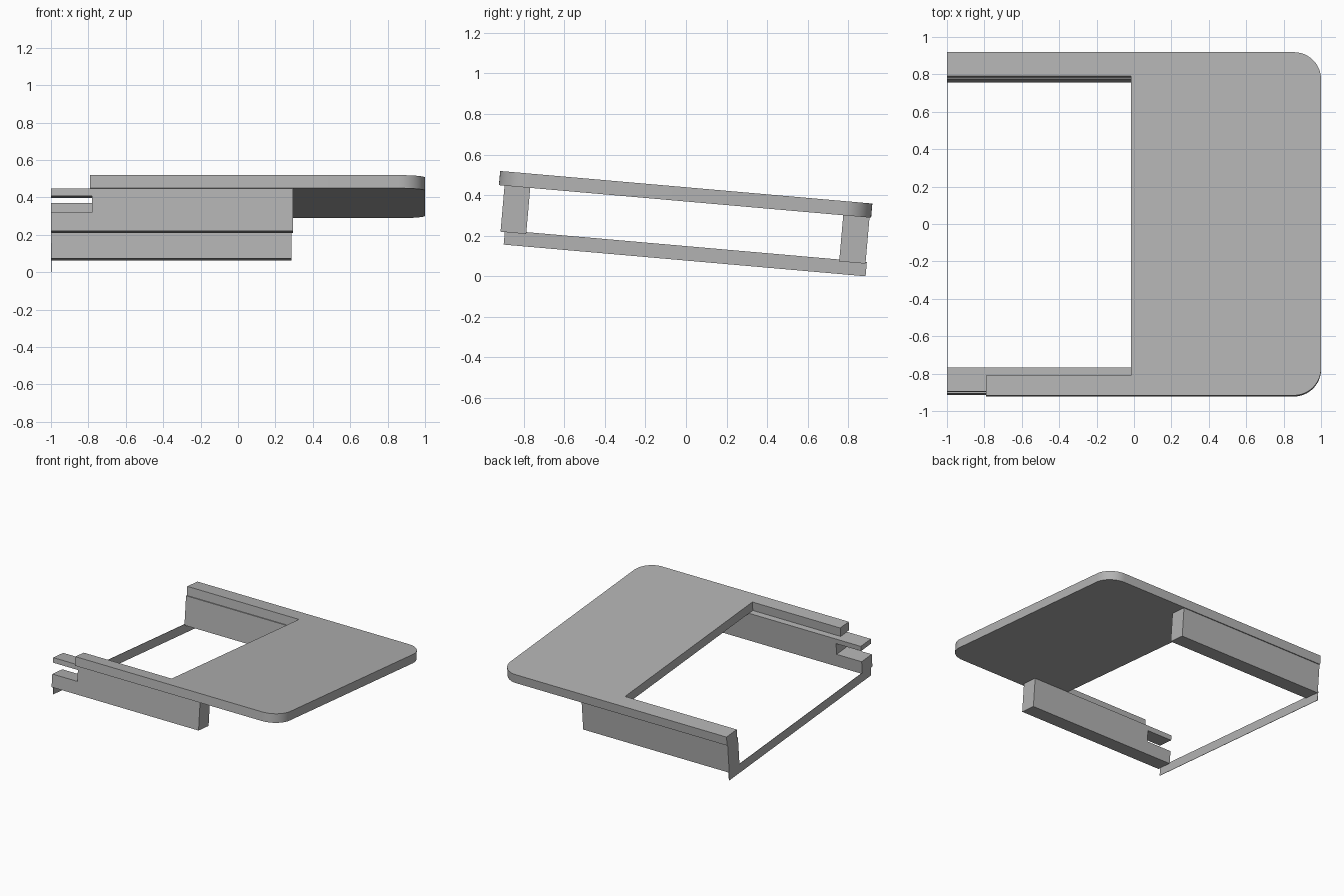
import bpy, bmesh
from math import radians, sin, cos
from mathutils import Vector

cube = bpy.data.objects.get("Cube")
if cube:
    bpy.data.objects.remove(cube, do_unlink=True)

grey = bpy.data.materials.new("plain grey")
grey.use_nodes = True
shade = (0.45, 0.45, 0.45, 1)
grey.diffuse_color = shade
grey.node_tree.nodes["Principled BSDF"].inputs["Base Color"].default_value = shade

TILT = radians(-5)               # whole model slopes down to the back
TOP, UNDER, FOOT = 0.437, 0.367, 0.139


def prism(name, points, offset):
    """Extrude a flat outline along an offset, then tilt the part."""
    bm = bmesh.new()
    face = bm.faces.new([bm.verts.new(p) for p in points])
    result = bmesh.ops.extrude_face_region(bm, geom=[face])
    moved = [g for g in result["geom"] if isinstance(g, bmesh.types.BMVert)]
    bmesh.ops.translate(bm, verts=moved, vec=Vector(offset))
    bmesh.ops.recalc_face_normals(bm, faces=bm.faces)
    mesh = bpy.data.meshes.new(name)
    bm.to_mesh(mesh)
    bm.free()
    mesh.materials.append(grey)
    obj = bpy.data.objects.new(name, mesh)
    bpy.context.collection.objects.link(obj)
    obj.rotation_euler.x = TILT
    bpy.context.view_layer.objects.active = obj
    obj.select_set(True)
    bpy.ops.object.shade_smooth_by_angle(angle=radians(30))
    obj.select_set(False)
    return obj


def corner(x, y, radius, start, steps=12):
    """Quarter-circle points for a rounded corner."""
    angles = [radians(start + 90 * i / steps) for i in range(steps + 1)]
    return [(x + radius * cos(a), y + radius * sin(a)) for a in angles]


# Top plate: U-shaped, rounded on the left side, with a shorter front arm
front, back, r = -0.958, 0.884, 0.145
outline = [(-0.79, front)]
outline += corner(1 - r, front + r, r, -90)
outline += corner(1 - r, back - r, r, 0)
outline += [(-1, back), (-1, 0.755), (-0.017, 0.755), (-0.017, -0.851), (-0.79, -0.851)]
prism("top_plate", [(x, y, UNDER) for x, y in outline], (0, 0, TOP - UNDER))

# Front rail, with a slot cut in from its open end
slot = [(-1, FOOT), (0.293, FOOT), (0.293, UNDER), (-1, UNDER),
        (-1, 0.328), (-0.78, 0.328), (-0.78, 0.24), (-1, 0.24)]
prism("front_rail", [(x, -0.93, z) for x, z in slot], (0, 0.127, 0))

# Back rail
rail = [(-1, FOOT), (0.285, FOOT), (0.285, UNDER), (-1, UNDER)]
prism("back_rail", [(x, 0.746, z) for x, z in rail], (0, 0.13, 0))

# Thin strip joining the rails across the open side
strip = [(-0.909, 0.077), (0.882, 0.077), (0.882, 0.148), (-0.909, 0.148)]
prism("side_strip", [(-1, y, z) for y, z in strip], (0.003, 0, 0))
